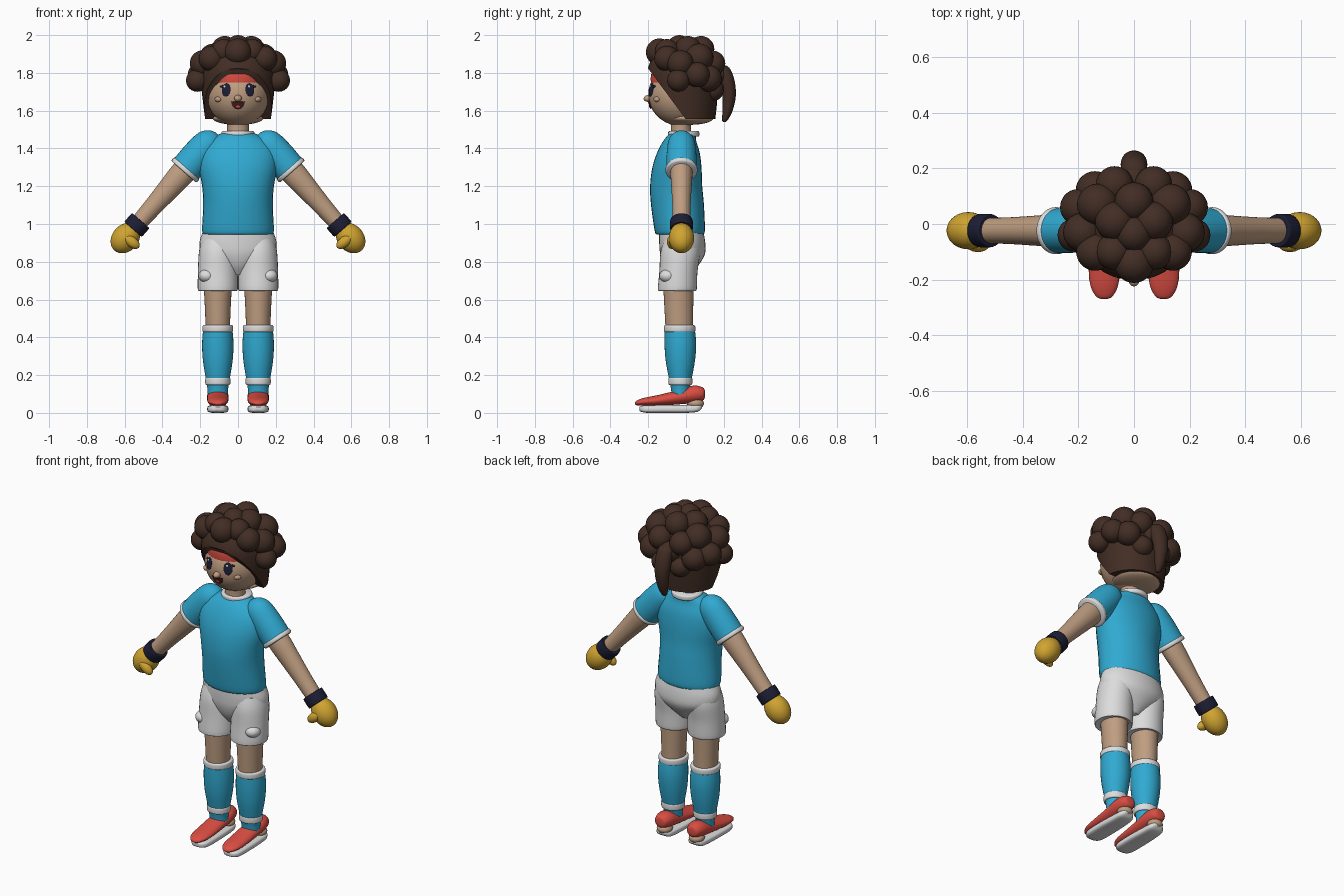
import bpy, bmesh, math
from mathutils import Vector, Quaternion

if "Cube" in bpy.data.objects:
    bpy.data.objects.remove(bpy.data.objects["Cube"])


def material(name, r, g, b):
    m = bpy.data.materials.new(name)
    m.use_nodes = True
    m.diffuse_color = (r, g, b, 1)
    m.node_tree.nodes["Principled BSDF"].inputs["Base Color"].default_value = (r, g, b, 1)
    return m


SKIN = material("skin", 0.52, 0.34, 0.22)
HAIR = material("dark_brown_hair", 0.055, 0.027, 0.018)
BLUE = material("sky_blue_cloth", 0.03, 0.40, 0.64)
WHITE = material("white_cloth", 0.72, 0.72, 0.72)
RED = material("coral_red", 0.70, 0.075, 0.055)
GOLD = material("golden_glove", 0.63, 0.37, 0.03)
NAVY = material("dark_navy", 0.012, 0.013, 0.035)
MOUTH = material("mouth_brown", 0.06, 0.015, 0.012)


def finish(bm, name, mat, loc=(0, 0, 0), rot=Quaternion(), scale=(1, 1, 1)):
    bmesh.ops.recalc_face_normals(bm, faces=bm.faces[:])
    mesh = bpy.data.meshes.new(name)
    bm.to_mesh(mesh)
    bm.free()
    mesh.materials.append(mat)
    ob = bpy.data.objects.new(name, mesh)
    bpy.context.collection.objects.link(ob)
    ob.rotation_mode = 'QUATERNION'
    ob.location, ob.rotation_quaternion, ob.scale = loc, rot, scale
    bpy.ops.object.select_all(action='DESELECT')
    ob.select_set(True)
    bpy.context.view_layer.objects.active = ob
    bpy.ops.object.shade_smooth_by_angle(angle=math.radians(45))
    return ob


def blob(name, mat, loc, scale, rot=Quaternion(), half=False):
    bm = bmesh.new()
    bmesh.ops.create_uvsphere(bm, u_segments=28, v_segments=18, radius=1)
    if half:
        cut(bm, (0, 0, 0), (0, 0, 1))
    return finish(bm, name, mat, loc, rot, scale)


def cut(bm, point, normal):
    geom = bm.verts[:] + bm.edges[:] + bm.faces[:]
    bmesh.ops.bisect_plane(bm, geom=geom, plane_co=point, plane_no=normal, clear_outer=True)
    bmesh.ops.holes_fill(bm, edges=[e for e in bm.edges if e.is_boundary], sides=0)


def smooth_rings(rings, steps=4):
    """Catmull-Rom interpolation through the given cross-sections."""
    p = [Vector(r) for r in rings]
    p = [p[0]] + p + [p[-1]]
    out = []
    for a, b, c, d in zip(p, p[1:], p[2:], p[3:]):
        for i in range(steps):
            t = i / steps
            out.append(0.5 * (2 * b + (c - a) * t + (2 * a - 5 * b + 4 * c - d) * t * t
                              + (3 * b - a - 3 * c + d) * t ** 3))
    return out + [p[-1]]


def loft(name, mat, rings, loc=(0, 0, 0), axis=(0, 0, 1), power=1.0, cuts=(), sides=32):
    """Rings are (distance along axis, x radius, y radius, y offset)."""
    bm = bmesh.new()
    loops = []
    for t, rx, ry, oy in smooth_rings(rings):
        loop = []
        for i in range(sides):
            a = 2 * math.pi * i / sides
            c, s = math.cos(a), math.sin(a)
            loop.append(bm.verts.new((rx * math.copysign(abs(c) ** power, c),
                                      oy + ry * math.copysign(abs(s) ** power, s), t)))
        loops.append(loop)
    for lo, hi in zip(loops, loops[1:]):
        for i in range(sides):
            j = (i + 1) % sides
            bm.faces.new((lo[i], lo[j], hi[j], hi[i]))
    bm.faces.new(loops[0])
    bm.faces.new(loops[-1])
    for point, normal in cuts:
        cut(bm, point, normal)
    rot = Vector((0, 0, 1)).rotation_difference(Vector(axis))
    return finish(bm, name, mat, loc, rot)


def band(name, mat, lo, hi, rx, ry, y=0, loc=(0, 0, 0), axis=(0, 0, 1)):
    e = 0.006
    return loft(name, mat, [(lo, rx - e, ry - e, y), (lo + e, rx, ry, y),
                            (hi - e, rx, ry, y), (hi, rx - e, ry - e, y)], loc, axis)


# Torso, collar and neck
loft("shirt", BLUE, [(.945, .178, .122, -.033), (.965, .19, .133, -.033), (1.1, .184, .14, -.045),
                     (1.2, .19, .138, -.052), (1.3, .208, .13, -.048), (1.38, .203, .112, -.04),
                     (1.44, .16, .087, -.033), (1.475, .10, .07, -.02), (1.485, .07, .05, -.02)])
band("collar", WHITE, 1.462, 1.492, .087, .082, -.012)
loft("neck", SKIN, [(1.45, .062, .056, -.027), (1.5, .057, .053, -.027), (1.57, .06, .055, -.027)])

# Shorts seat
loft("shorts_seat", WHITE, [(.73, .04, .05, -.03), (.78, .11, .09, -.025), (.84, .19, .118, -.018),
                            (.9, .204, .122, -.02), (.955, .188, .118, -.025)])

# Head and face
HEAD, SIZE = Vector((0, -.02, 1.685)), Vector((.168, .18, .168))
blob("head", SKIN, HEAD, SIZE)
blob("nape", SKIN, (0, .02, 1.56), (.135, .125, .035))


def on_face(name, mat, x, z, rx, rz, depth=.005, half=False):
    dx, dz = x / SIZE.x, (z - HEAD.z) / SIZE.z
    y = -math.sqrt(1 - dx * dx - dz * dz)
    normal = Vector((dx / SIZE.x, y / SIZE.y, dz / SIZE.z))
    # local -Y faces outward so that local Z stays up
    rot = (-normal).to_track_quat('Y', 'Z')
    return blob(name, mat, (x, HEAD.y + y * SIZE.y, z), (rx, depth, rz), rot, half)


on_face("nose", SKIN, 0, 1.665, .02, .018, .026)
on_face("mouth", MOUTH, 0, 1.648, .036, .042, half=True)
on_face("tongue", RED, 0, 1.622, .017, .011, .008)
for s, side in ((1, "left"), (-1, "right")):
    on_face(side + "_eye", NAVY, s * .063, 1.71, .025, .036)
    on_face(side + "_eyelash", NAVY, s * .083, 1.728, .013, .007)
    on_face(side + "_eye_shine", WHITE, s * .063 - .006, 1.727, .008, .009, .008)
    on_face(side + "_cheek", SKIN, s * .107, 1.66, .02, .014, .012)
band("headband", RED, 1.742, 1.795, .154, .166, -.02)

# Hair: cropped cap, curls and ponytail
loft("hair_cap", HAIR, [(1.555, .174, .165, -.01), (1.65, .186, .18, -.015), (1.75, .195, .187, -.018),
                        (1.83, .185, .18, -.02), (1.9, .14, .14, -.02), (1.945, .06, .06, -.02),
                        (1.95, .01, .01, -.02)],
     cuts=[((0, -.172, 1.785), (0, -.225, -.167))])
curls = [(0, -.14, 1.91, .072), (0, -.035, 1.935, .065), (0, .08, 1.925, .07), (.07, .01, 1.925, .07),
         (.075, -.1, 1.915, .064), (.14, -.1, 1.875, .068), (.185, -.03, 1.85, .07),
         (.215, -.04, 1.76, .06), (.2, .06, 1.79, .066), (.13, .07, 1.88, .075),
         (.14, .12, 1.77, .07), (.07, .14, 1.85, .068), (0, .16, 1.79, .062), (.06, .14, 1.71, .06)]
for n, (x, y, z, r) in enumerate(curls):
    for s in ((1, -1) if x else (1,)):
        blob(f"curl_{n}", HAIR, (s * x, y, z), (r, r, r))
loft("ponytail", HAIR, [(-1.84, .02, .02, .19), (-1.82, .042, .04, .195), (-1.76, .048, .042, .215),
                        (-1.68, .042, .036, .228), (-1.6, .03, .027, .22), (-1.55, .016, .015, .206),
                        (-1.54, .004, .004, .203)]).scale.z = -1

# Limbs, mirrored
for s, side in ((1, "left"), (-1, "right")):
    aim = Vector((.66 * s, 0, -.75)).normalized()
    turn = Vector((0, 0, 1)).rotation_difference(aim)
    shoulder = Vector((.17 * s, -.024, 1.41))
    loft(side + "_arm", SKIN, [(0, .06, .055, 0), (.18, .066, .058, 0), (.28, .06, .054, 0),
                               (.42, .05, .048, 0), (.57, .043, .045, 0)], shoulder, aim)
    loft(side + "_sleeve", BLUE, [(-.09, .012, .012, 0), (-.075, .045, .042, 0), (-.03, .077, .07, 0),
                                  (.06, .086, .079, 0), (.165, .084, .08, 0)], shoulder, aim)
    band(side + "_sleeve_cuff", WHITE, .152, .178, .089, .084, 0, shoulder, aim)
    band(side + "_wristband", NAVY, .522, .584, .061, .06, 0, shoulder, aim)
    blob(side + "_glove", GOLD, shoulder + aim * .645, (.07, .067, .088), turn)
    blob(side + "_thumb", GOLD, (s * .562, -.075, .905), (.028, .026, .048),
         Quaternion((0, 1, 0), s * .9))

    hip = (.107 * s, 0, 0)
    loft(side + "_shorts_leg", WHITE, [(.648, .098, .096, -.046), (.656, .106, .103, -.046),
                                       (.75, .105, .101, -.04), (.85, .1, .105, -.03),
                                       (.92, .085, .09, -.025)], hip)
    blob(side + "_pocket", WHITE, (s * .165, -.095, .725), (.044, .046, .036))
    loft(side + "_leg", SKIN, [(.44, .064, .072, -.036), (.55, .068, .076, -.038),
                               (.7, .076, .082, -.04)], hip)
    loft(side + "_sock", BLUE, [(.08, .052, .045, -.03), (.13, .055, .05, -.03), (.19, .065, .062, -.03),
                                (.28, .079, .078, -.03), (.37, .083, .084, -.03),
                                (.455, .076, .079, -.034)], hip)
    band(side + "_sock_top", WHITE, .428, .464, .081, .083, -.034, hip)
    band(side + "_sock_stripe", WHITE, .148, .188, .066, .063, -.03, hip)

    # Shoes run from heel to toe
    loft(side + "_shoe", RED, [(-.1, .015, .015, .1), (-.09, .038, .034, .1), (-.04, .054, .046, .099),
                               (.04, .056, .038, .083), (.15, .056, .028, .066), (.22, .05, .021, .059),
                               (.26, .03, .013, .053), (.27, .01, .005, .05)], hip, (0, -1, 0))
    loft(side + "_sole", WHITE, [(-.085, .025, .01, .034), (-.06, .046, .018, .024),
                                 (0, .052, .021, .021), (.1, .056, .021, .021), (.2, .054, .02, .02),
                                 (.235, .038, .016, .021), (.246, .018, .01, .022)],
         hip, (0, -1, 0), power=.6)
    blob(side + "_heel", SKIN, (.107 * s, .05, .05), (.044, .045, .03))
